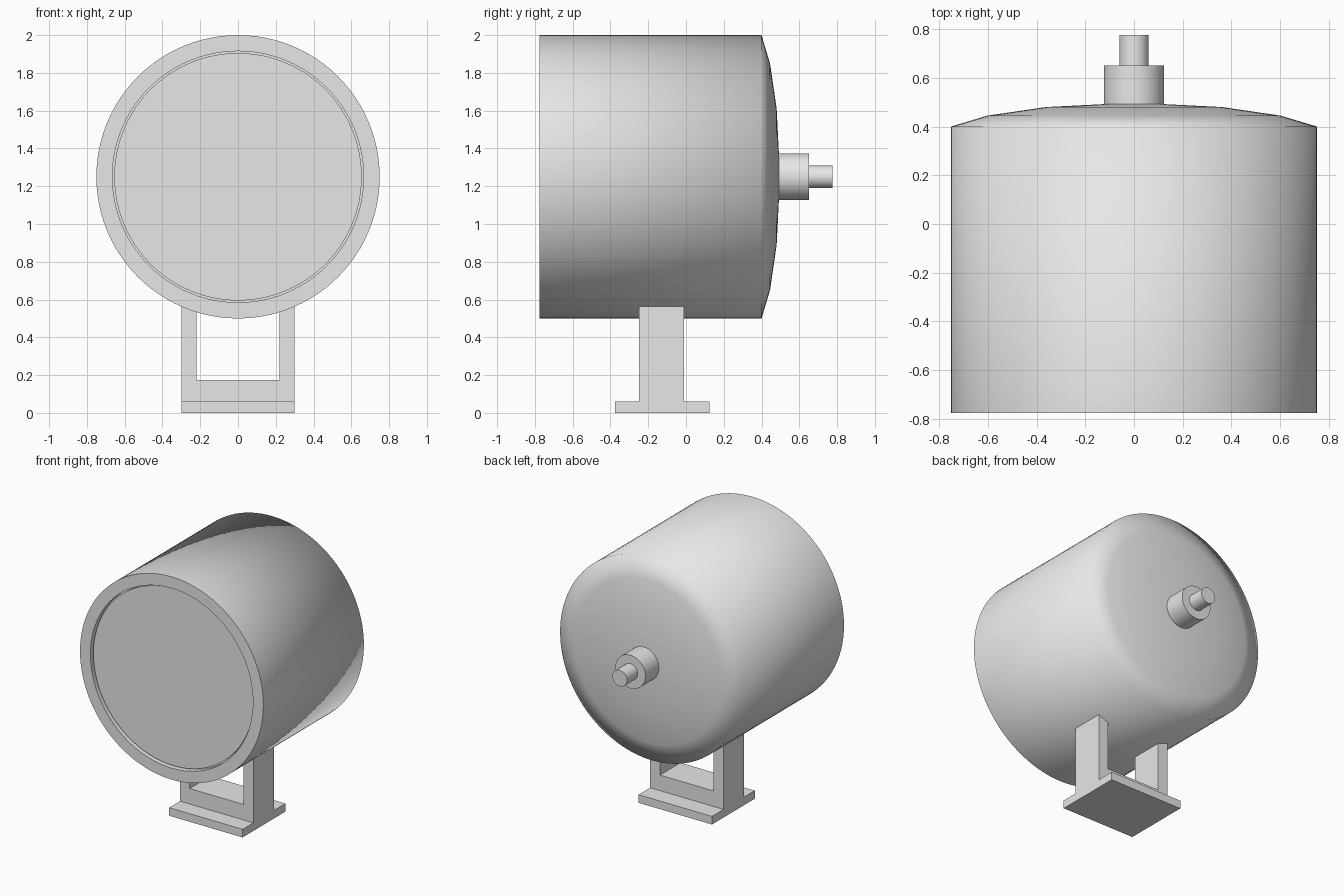
import bpy, bmesh, math
from mathutils import Matrix, Vector

if "Cube" in bpy.data.objects:
    bpy.data.objects.remove(bpy.data.objects["Cube"], do_unlink=True)

grey = bpy.data.materials.new("light_grey")
grey.use_nodes = True
grey.diffuse_color = (0.8, 0.8, 0.8, 1)
grey.node_tree.nodes["Principled BSDF"].inputs["Base Color"].default_value = (0.8, 0.8, 0.8, 1)

AXIS_Z = 1.25  # height of the lamp's axis


def finish(name, bm, angle=None):
    bmesh.ops.recalc_face_normals(bm, faces=bm.faces)
    mesh = bpy.data.meshes.new(name)
    bm.to_mesh(mesh)
    bm.free()
    mesh.materials.append(grey)
    obj = bpy.data.objects.new(name, mesh)
    bpy.context.collection.objects.link(obj)
    if angle:
        bpy.ops.object.select_all(action='DESELECT')
        obj.select_set(True)
        bpy.context.view_layer.objects.active = obj
        bpy.ops.object.shade_smooth_by_angle(angle=math.radians(angle))
    return obj


def lathe(name, profile, angle=40, segments=96):
    """Spin (radius, y) points around the lamp's axis."""
    bm = bmesh.new()
    verts = [bm.verts.new((r, y, 0)) for r, y in profile]
    edges = [bm.edges.new(pair) for pair in zip(verts, verts[1:])]
    bmesh.ops.spin(bm, geom=verts + edges, cent=(0, 0, 0), axis=(0, 1, 0),
                   angle=math.tau, steps=segments)
    bmesh.ops.remove_doubles(bm, verts=bm.verts, dist=0.0005)
    bmesh.ops.translate(bm, verts=bm.verts, vec=(0, 0, AXIS_Z))
    return finish(name, bm, angle)


def box(name, low, high):
    low, high = Vector(low), Vector(high)
    bm = bmesh.new()
    bmesh.ops.create_cube(bm, size=1, matrix=Matrix.Translation((low + high) / 2)
                          @ Matrix.Diagonal((high - low).to_4d()))
    return finish(name, bm)


# Lamp housing with a flat front rim, a shallow bore and a domed back
lathe("housing", [(0, -0.735), (0.665, -0.735), (0.665, -0.775), (0.75, -0.775),
                  (0.75, 0.4), (0.6, 0.445), (0.36, 0.48), (0.12, 0.492), (0, 0.493)],
      angle=80)
# Lens set just inside the rim
lathe("lens", [(0, -0.755), (0.655, -0.755), (0.655, -0.73), (0, -0.73)])
# Cable fitting on the back
lathe("rear_collar", [(0, 0.47), (0.123, 0.47), (0.123, 0.65), (0, 0.65)], segments=48)
lathe("rear_pin", [(0, 0.63), (0.06, 0.63), (0.06, 0.775), (0, 0.775)], segments=48)

# Stand: base plate and U-shaped bracket
box("base_plate", (-0.3, -0.375, 0), (0.3, 0.125, 0.06))
box("bracket_crossbar", (-0.22, -0.25, 0.06), (0.22, -0.01, 0.175))
for side, x in (("right", -0.3), ("left", 0.22)):
    box(f"bracket_leg_{side}", (x, -0.25, 0.06), (x + 0.08, -0.01, 0.57))
